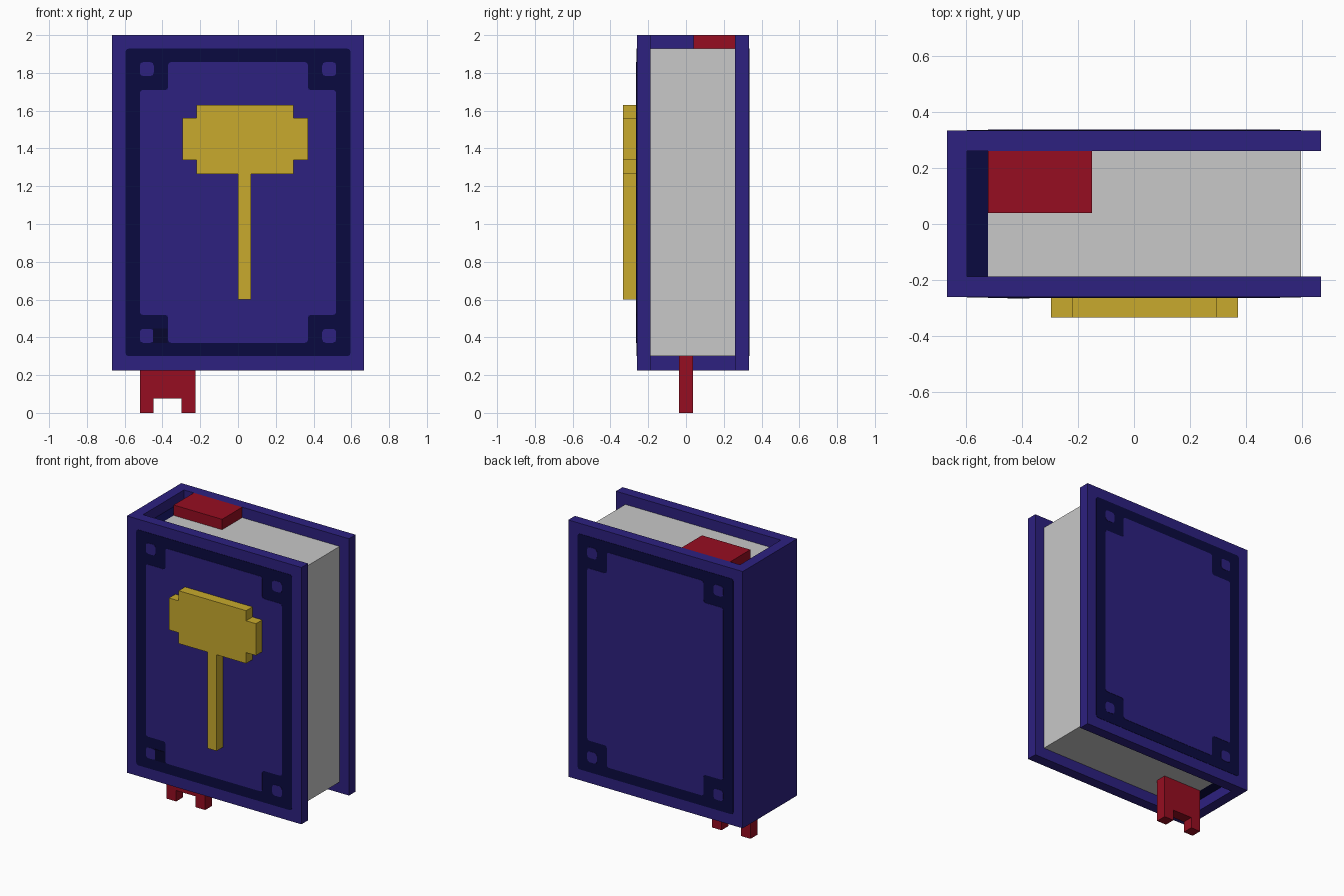
import bpy, bmesh

if "Cube" in bpy.data.objects:
    bpy.data.objects.remove(bpy.data.objects["Cube"])


def material(name, rgb):
    m = bpy.data.materials.new(name)
    m.diffuse_color = (*rgb, 1)
    m.use_nodes = True
    m.node_tree.nodes["Principled BSDF"].inputs["Base Color"].default_value = m.diffuse_color
    return m


BLUE = material("cover blue", (0.026, 0.015, 0.216))
NAVY = material("dark navy", (0.003, 0.003, 0.051))
BLACK = material("deep navy", (0.002, 0.002, 0.026))
PAGE = material("page grey", (0.58, 0.58, 0.58))
GOLD = material("gold", (0.578, 0.402, 0.026))
RED = material("ribbon red", (0.305, 0.004, 0.015))


def prism(name, outline, y0, y1, mat, round_corners=0):
    """Extrude an x-z outline along y, optionally rounding its corners."""
    bm = bmesh.new()
    face = bm.faces.new([bm.verts.new((x, y0, z)) for x, z in outline])
    ext = bmesh.ops.extrude_face_region(bm, geom=[face])
    for v in ext["geom"]:
        if isinstance(v, bmesh.types.BMVert):
            v.co.y = y1
    if round_corners:
        edges = [e for e in bm.edges
                 if abs(e.verts[0].co.y - e.verts[1].co.y) > 1e-5]
        bmesh.ops.bevel(bm, geom=edges, offset=round_corners, segments=2,
                        profile=0.5, affect='EDGES')
    bmesh.ops.recalc_face_normals(bm, faces=bm.faces)
    me = bpy.data.meshes.new(name)
    bm.to_mesh(me)
    bm.free()
    me.materials.append(mat)
    ob = bpy.data.objects.new(name, me)
    bpy.context.collection.objects.link(ob)
    return ob


def rect(x0, x1, z0, z1):
    return [(x0, z0), (x1, z0), (x1, z1), (x0, z1)]


# Covers, spine and pages
FRONT, BACK = -0.26, 0.333
IN0, IN1 = -0.187, 0.26
prism("front_cover", rect(-0.667, 0.667, 0.225, 2), FRONT, IN0, BLUE)
prism("back_cover", rect(-0.667, 0.667, 0.225, 2), IN1, BACK, BLUE)
prism("spine", rect(-0.667, -0.595, 0.225, 2), IN0, IN1, BLUE)
prism("spine_lining", rect(-0.595, -0.52, 0.3, 1.928), IN0, IN1, NAVY)
prism("pages", rect(-0.52, 0.595, 0.3, 1.928), IN0, IN1, PAGE)

# Painted border: thin navy plate, blue centre panel and corner studs
CZ = 1.114
quarter = [(0.52, 0.595), (0.37, 0.595), (0.37, 0.743)]
panel = (quarter + [(-x, z) for x, z in reversed(quarter)]
         + [(-x, -z) for x, z in quarter] + [(x, -z) for x, z in reversed(quarter)])
panel = [(x, z + CZ) for x, z in panel]
for side, y, d in (("front", FRONT, -1), ("back", BACK, 1)):
    prism(side + "_border", rect(-0.595, 0.595, 0.3, 1.928),
          y, y + d * 0.002, NAVY, 0.015)
    prism(side + "_panel", panel, y, y + d * 0.004, BLUE, 0.015)
    for i, sx in enumerate((-1, 1)):
        for j, sz in enumerate((-1, 1)):
            x, z = sx * 0.483, CZ + sz * 0.706
            prism(f"{side}_stud_{i}{j}",
                  rect(x - 0.037, x + 0.037, z - 0.037, z + 0.037),
                  y, y + d * 0.004, BLUE, 0.018)
prism("small_patch", rect(-0.45, -0.373, 0.37, 0.447), FRONT, FRONT - 0.005, BLACK)

# Raised hammer emblem
prism("hammer_emblem",
      [(0, 0.6), (0.07, 0.6), (0.07, 1.265), (0.295, 1.265), (0.295, 1.34),
       (0.37, 1.34), (0.37, 1.56), (0.295, 1.56), (0.295, 1.63), (-0.22, 1.63),
       (-0.22, 1.56), (-0.295, 1.56), (-0.295, 1.34), (-0.22, 1.34),
       (-0.22, 1.265), (0, 1.265)], -0.333, FRONT, GOLD)

# Bookmark ribbon: top fold and forked tail
prism("ribbon_top", rect(-0.52, -0.15, 1.928, 2), 0.04, IN1, RED)
prism("ribbon_tail",
      [(-0.52, 0), (-0.447, 0), (-0.447, 0.075), (-0.298, 0.075), (-0.298, 0),
       (-0.225, 0), (-0.225, 0.3), (-0.52, 0.3)], -0.037, 0.037, RED)
